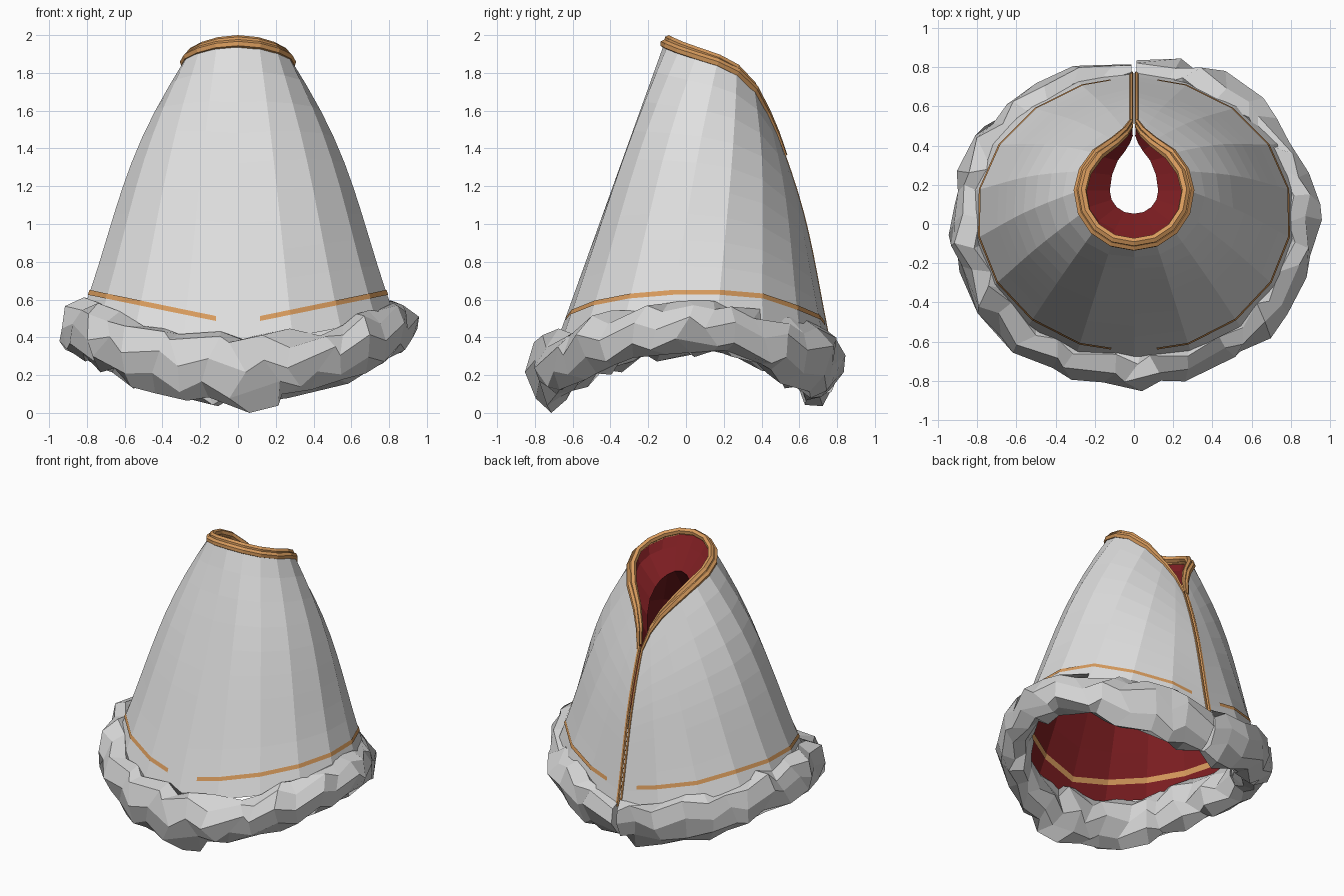
import bpy, math, random
from mathutils import Vector

random.seed(7)
if "Cube" in bpy.data.objects:
    bpy.data.objects.remove(bpy.data.objects["Cube"])


def material(name, rgb):
    m = bpy.data.materials.new(name)
    m.use_nodes = True
    m.diffuse_color = (*rgb, 1)
    m.node_tree.nodes["Principled BSDF"].inputs["Base Color"].default_value = (*rgb, 1)
    return m


CLOTH = material("pale cloth", (0.74, 0.74, 0.74))
FUR = material("grey fur", (0.66, 0.66, 0.66))
GOLD = material("golden trim", (0.69, 0.33, 0.11))
RED = material("dark red lining", (0.21, 0.013, 0.016))


def link(name, data, mat):
    data.materials.append(mat)
    obj = bpy.data.objects.new(name, data)
    bpy.context.collection.objects.link(obj)
    return obj


def grid(name, rows, mat, wrap=False, flip=False):
    """Skin a list of equally long point rows; wrap closes each row into a tube with caps."""
    n = len(rows[0])
    faces = []
    for r in range(len(rows) - 1):
        for c in range(n if wrap else n - 1):
            d = (c + 1) % n
            f = (r * n + c, r * n + d, (r + 1) * n + d, (r + 1) * n + c)
            faces.append(f[::-1] if flip else f)
    if wrap:
        faces += [tuple(range(n))[::-1], tuple(range((len(rows) - 1) * n, len(rows) * n))]
    mesh = bpy.data.meshes.new(name)
    mesh.from_pydata([p for row in rows for p in row], [], faces)
    mesh.update()
    return link(name, mesh, mat)


def cord(name, points, radius, tail=1.0):
    """Thin faceted cord along a path, thinned by the tail factor at its three end points."""
    cu = bpy.data.curves.new(name, "CURVE")
    cu.dimensions = "3D"
    cu.bevel_depth, cu.bevel_resolution = radius, 1
    cu.use_fill_caps = True
    sp = cu.splines.new("POLY")
    sp.points.add(len(points) - 1)
    for i, p in enumerate(points):
        sp.points[i].co = (*p, 1)
        inner = min(i, len(points) - 1 - i, 3) / 3
        sp.points[i].radius = tail + (1 - tail) * inner
    sp.use_smooth = False
    return link(name, cu, GOLD)


# Neck opening, half outline from front centre to the back slit
NECK = [(0, -0.11, 1.97), (0.11, -0.09, 1.96), (0.2, -0.03, 1.935), (0.26, 0.06, 1.905),
        (0.28, 0.17, 1.87), (0.255, 0.27, 1.82), (0.19, 0.36, 1.73), (0.1, 0.425, 1.61),
        (0.045, 0.475, 1.5), (0.014, 0.52, 1.38)]
LAST = 2 * (len(NECK) - 1)
MID = LAST // 2
DROP = 0.13      # trim height above the hem
SLIT = 0.014     # half width of the back slit


def neck(k):
    x, y, z = NECK[abs(k - MID)]
    return Vector((math.copysign(x, k - MID), y, z))


def hem(k):
    a = math.pi * (k - MID) / MID
    y = 0.04 - 0.735 * math.cos(a)
    return Vector((0.845 * math.sin(a), y, 0.475 + 0.165 * abs(math.sin(a)) - DROP - 0.025 * (y > 0.5)))


def column(k, v, inset=0.0):
    """Point on the cloak wall, v = 0 at the hem and 1 at the neck."""
    a = math.pi * (k - MID) / MID
    p = hem(k).lerp(neck(k), v)
    swell = max(abs(math.sin(a)), 0.4 if abs(a) > 1.6 else 0)
    out = Vector((math.sin(a), -math.cos(a), 0))
    p += out * (0.065 * swell * math.sin(math.pi * v ** 1.5) - inset)
    if abs(k - MID) == MID:
        p.x = math.copysign(SLIT, k - MID)
    return p


def wall_at(c, height, inset):
    """Point on the faceted wall at a fractional column, a given height over the hem."""
    k = min(int(c), LAST - 1)
    ends = [column(j, height / (neck(j).z - hem(j).z), inset) for j in (k, k + 1)]
    return ends[0].lerp(ends[1], c - k)


cols = range(LAST + 1)

# Outer cloak
grid("cloak_outside", [[column(k, r / 10) for k in cols] for r in range(11)], CLOTH)


# Lining: follows the wall, narrows to the neck hole, flares back to the collar
def neck_hole(k):
    p = neck(k)
    stretch = 0.42 if p.y < 0.17 else 0.8
    return Vector((p.x * 0.44, 0.17 + (p.y - 0.17) * stretch, p.z - 0.22))


lining = [[column(k, r / 10, 0.025) for k in cols] for r in range(0, 8, 2)]
lining.append([neck_hole(k) for k in cols])
lining.append([neck_hole(k).lerp(neck(k), 0.6) + Vector((neck(k).x * 0.12, 0, 0)) for k in cols])
lining.append([neck(k) for k in cols])
grid("lining", lining, RED, flip=True)


# Flat trim bands, outside in two halves and inside near the hem
def band(name, start, stop, height, width, inset, flip=False):
    stops = [start] + [k for k in cols if start < k < stop] + [stop]
    grid(name, [[wall_at(c, h, inset) for c in stops] for h in (height, height + width)],
         GOLD, flip=flip)


GAP = 0.42
band("right_outer_trim", GAP, MID - GAP, DROP - 0.012, 0.026, -0.006)
band("left_outer_trim", MID + GAP, LAST - GAP, DROP - 0.012, 0.026, -0.006)
band("inner_trim", 0, LAST, DROP - 0.03, 0.035, 0.031, flip=True)


# Rolled collar made of two cords
def collar(spread, lift):
    pts = []
    for k in cols:
        p = neck(k)
        pts.append(Vector((p.x * spread, 0.17 + (p.y - 0.17) * spread, p.z + lift)))
    return pts


cord("collar_outer_cord", collar(1.02, -0.016), 0.023, 0.45)
cord("collar_inner_cord", collar(0.94, 0.007), 0.023, 0.45)

# Edging down both sides of the back slit, tucked just under the cloth
for side, k in (("right", 0), ("left", LAST)):
    cord(side + "_slit_edge", [column(k, r / 10, 0.008) for r in range(11)], 0.012)

# Lumpy fur hem, open at the back slit
STEPS, SIDES = 36, 8
fur = []
for i in range(STEPS + 1):
    end = i in (0, STEPS)
    a0 = math.radians(-179.2 + 358.4 * i / STEPS)
    swell = 0.75 if end else random.uniform(0.88, 1.12)
    ring = []
    for s in range(SIDES):
        a = a0 + (0 if end else random.uniform(-0.075, 0.075))
        side = abs(math.sin(a))
        b = math.tau * s / SIDES + (i % 2) * 0.35
        lump = swell * random.uniform(0.78, 1.2)
        wide = 0.115 * lump * math.cos(b)
        tall = (0.2 - 0.055 * side) * lump * math.sin(b)
        # the roll leans inward toward its lower edge at the back
        lean = 0.25 * tall * max(-math.cos(a), 0)
        z = 0.215 + 0.235 * side ** 1.8 + tall
        ring.append(Vector(((0.83 + wide) * math.sin(a),
                            0.01 - (0.725 + wide + lean) * math.cos(a), max(z, 0))))
    fur.append(ring)
grid("fur_hem", fur, FUR, wrap=True)
